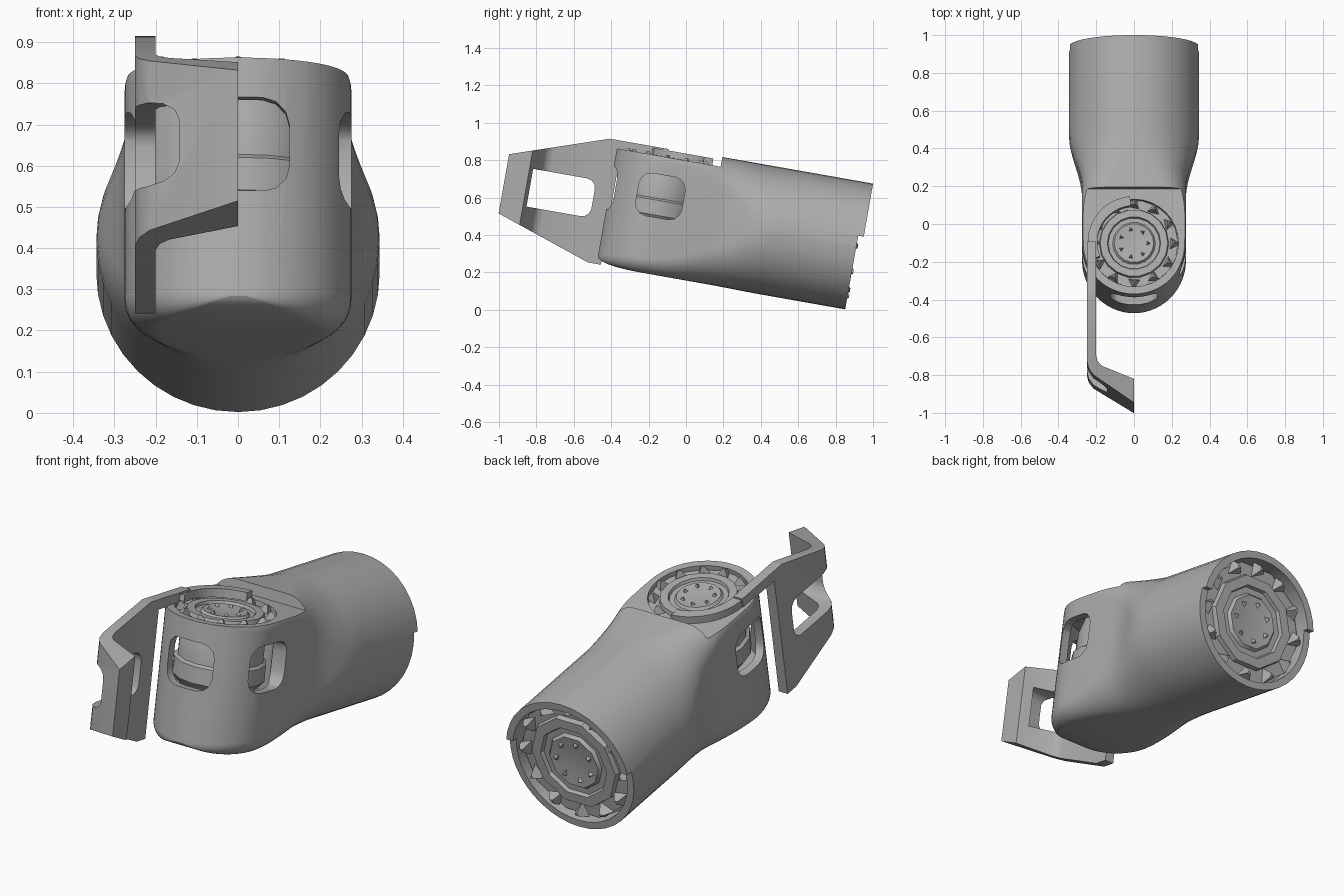
import bpy, bmesh, math, random
from mathutils import Matrix, Vector

random.seed(4)
cube = bpy.data.objects.get("Cube")
if cube:
    bpy.data.objects.remove(cube, do_unlink=True)

grey = bpy.data.materials.new("mid grey")
grey.use_nodes = True
COLOUR = (0.42, 0.42, 0.42, 1)
grey.diffuse_color = COLOUR
grey.node_tree.nodes["Principled BSDF"].inputs["Base Color"].default_value = COLOUR

# Parts are built level, then tipped nose-up together
TILT = Matrix.Rotation(math.radians(-10), 4, 'X')
HUB_Y, MID_Z, RADIUS = -0.24, 0.494, 0.344
WINDOW_Z = 0.573
parts = []


def new_object(name, bm, part=True):
    bmesh.ops.recalc_face_normals(bm, faces=bm.faces)
    mesh = bpy.data.meshes.new(name)
    bm.to_mesh(mesh)
    bm.free()
    obj = bpy.data.objects.new(name, mesh)
    bpy.context.collection.objects.link(obj)
    if part:
        mesh.materials.append(grey)
        parts.append(obj)
    return obj


def loft(rings):
    """Skin between rings of points, capped at both ends."""
    bm = bmesh.new()
    rows = [[bm.verts.new(p) for p in ring] for ring in rings]
    n = len(rows[0])
    for a, b in zip(rows, rows[1:]):
        for i in range(n):
            j = (i + 1) % n
            bm.faces.new((a[i], a[j], b[j], b[i]))
    bm.faces.new(rows[0])
    bm.faces.new(rows[-1])
    return bm


def lathe(profile, sides, matrix=Matrix()):
    """Turn (radius, height) points about z, then place them."""
    rings = [[matrix @ Vector((r * math.cos(a), r * math.sin(a), h))
              for a in (math.tau * i / sides for i in range(sides))]
             for r, h in profile]
    return loft(rings)


def box(x0, x1, y0, y1, z0, z1):
    return loft([[(x0, y0, z), (x1, y0, z), (x1, y1, z), (x0, y1, z)] for z in (z0, z1)])


def rounded(a, bottom, top, r_low, r_high, n=11):
    """Rounded rectangle outline, half width a."""
    pts = []
    for sx, cz, r, start in ((1, bottom + r_low, r_low, 270), (1, top - r_high, r_high, 0),
                             (-1, top - r_high, r_high, 90), (-1, bottom + r_low, r_low, 180)):
        for k in range(n):
            t = math.radians(start + 90 * k / (n - 1) + (0.4 if k == 0 else 0))
            pts.append((sx * (a - r) + r * math.cos(t), cz + r * math.sin(t)))
    return pts


def ease(value, start, end):
    s = min(max((value - start) / (end - start), 0), 1)
    return s * s * (3 - 2 * s)


def cut(obj, *cutters):
    for bm in cutters:
        tool = new_object("cutter", bm, part=False)
        mod = obj.modifiers.new("cut", 'BOOLEAN')
        mod.operation, mod.solver, mod.object = 'DIFFERENCE', 'EXACT', tool
        bpy.context.view_layer.update()
        graph = bpy.context.evaluated_depsgraph_get()
        mesh = bpy.data.meshes.new_from_object(obj.evaluated_get(graph))
        obj.modifiers.clear()
        obj.data = mesh
        bpy.data.objects.remove(tool, do_unlink=True)


def at(x, y, z):
    return Matrix.Translation((x, y, z))


# Housing: round nose and boxy front blending into a round tube
nose = 0.275
rings = []
for k in range(14):
    t = math.radians(6 + 84 * k / 13)
    a = nose * math.sin(t)
    y = HUB_Y - nose * math.cos(t)
    low = 0.154 + 0.05 * (1 - math.sin(t)) ** 1.3
    rings.append([(x, y, z) for x, z in rounded(a, low, 0.835, 0.3 * a, 0.3 * a)])
for k in range(17):
    y = -0.2 + 0.62 * k / 16
    s = ease(y, 0.08, 0.38)
    a = nose + (RADIUS - nose) * s
    r_low, r_high = (0.3 * a + (0.7 * a - 0.001) * ease(y, start, 0.36) for start in (-0.26, -0.1))
    rings.append([(x, y, z) for x, z in rounded(
        a, 0.154 + (MID_Z - RADIUS - 0.154) * s, MID_Z + RADIUS, r_low, r_high)])
rings.append([(x, 0.868, z) for x, _, z in rings[-1]])
housing = new_object("housing", loft(rings))


def window(axis):
    """Rounded opening prism running outward from the hub."""
    outline = rounded(0.125, WINDOW_Z - 0.115, WINDOW_Z + 0.115, 0.065, 0.065, 4)
    if axis == 'X':
        return loft([[(x, HUB_Y + p, z) for p, z in outline] for x in (-0.5, 0.5)])
    return loft([[(p, y, z) for p, z in outline] for y in (-0.8, HUB_Y)])


back = Matrix.Rotation(math.radians(-90), 4, 'X')
cut(housing,
    box(-0.5, 0.5, -0.8, 0.05, 0.785, 1.0),                            # top step
    lathe([(0.235, 0.755), (0.235, 0.9)], 32, at(0, HUB_Y, 0)),        # top socket
    lathe([(0.235, 0.38), (0.235, 0.735)], 32, at(0, HUB_Y, 0)),       # hub cavity
    window('X'), window('Y'),
    lathe([(0.308, 0.76), (0.308, 1.0)], 40, at(0, 0, MID_Z) @ back),  # rear socket
    box(-0.5, 0.5, 0.838, 1.0, 0.0, 0.55))                             # rear rim notch


# Toothed couplings, one in the top and one in the rear
def coupling(name, radius, sides, matrix):
    rows = [(0.99, -0.03), (0.99, 0.0), (0.78, 0.0), (0.76, 0.08), (0.6, 0.08),
            (0.58, 0.02), (0.48, 0.02), (0.44, 0.07), (0.2, 0.04), (0.02, 0.04)]
    bm = lathe([(r * radius, h * radius) for r, h in rows], sides, matrix)
    for count, r, size, base in ((12, 0.89, 0.15, 0.0), (7, 0.32, 0.06, 0.05)):
        for i in range(count):
            spot = (Matrix.Rotation(math.tau * i / count, 4, 'Z')
                    @ at(r * radius, 0, (base + size / 2) * radius)
                    @ Matrix.Rotation(random.uniform(0, 2), 4, 'Z'))
            bmesh.ops.create_cone(bm, cap_ends=True, segments=3, radius1=size * radius,
                                  radius2=size * radius * 0.25, depth=size * radius,
                                  matrix=matrix @ spot)
    new_object(name, bm)


coupling("top_coupling", 0.236, 18, at(0, HUB_Y, 0.763))
coupling("rear_coupling", 0.308, 10, at(0, 0.8, MID_Z) @ back)

# Stepped barrel seen through the windows
barrel = [(0.15, 0.39), (0.215, 0.47), (0.215, 0.55), (0.2, 0.56), (0.2, 0.65), (0.17, 0.75)]
new_object("inner_barrel", lathe(barrel, 16, at(0, HUB_Y, 0)))

# Lever plate: straight side, bent across the nose, tapering to its tip
outer = [(-0.25, -0.49), (-0.25, -0.56), (-0.25, -0.86), (-0.24, -0.90), (-0.215, -0.935), (0, -1.076)]
inner = [(-0.2, -0.49), (-0.2, -0.56), (-0.2, -0.84), (-0.19, -0.87), (-0.168, -0.89), (0, -0.955)]


def half_height(y):
    return 0.336 - 0.174 * max(0, (-0.56 - y) / 0.513)


plate = []
for (xo, yo), (xi, yi) in zip(outer, inner):
    ho, hi = half_height(yo), half_height(yi)
    plate.append([(xo, yo, MID_Z - ho), (xo, yo, MID_Z + ho),
                  (xi, yi, MID_Z + hi), (xi, yi, MID_Z - hi)])
lever = new_object("lever_plate", loft(plate))
slot = rounded(0.195, 0.395, 0.6, 0.05, 0.05, 4)
cut(lever, loft([[(x, p - 0.787, z) for p, z in slot] for x in (-0.5, -0.05)]))

# Lever arm and the half collar it hooks round the top coupling
new_object("lever_arm", box(-0.25, -0.2, -0.56, HUB_Y, 0.78, 0.83))
collar = []
for k in range(13):
    t = math.radians(95 + 9 * k)
    collar.append([(r * math.cos(t), HUB_Y + r * math.sin(t), z)
                   for r, z in ((0.195, 0.78), (0.245, 0.78), (0.245, 0.822), (0.195, 0.822))])
new_object("lever_collar", loft(collar))

# Tip everything together and smooth the curved faces
bpy.ops.object.select_all(action='DESELECT')
for obj in parts:
    obj.data.transform(TILT)
    obj.select_set(True)
bpy.context.view_layer.objects.active = parts[0]
bpy.ops.object.shade_smooth_by_angle(angle=math.radians(30))
